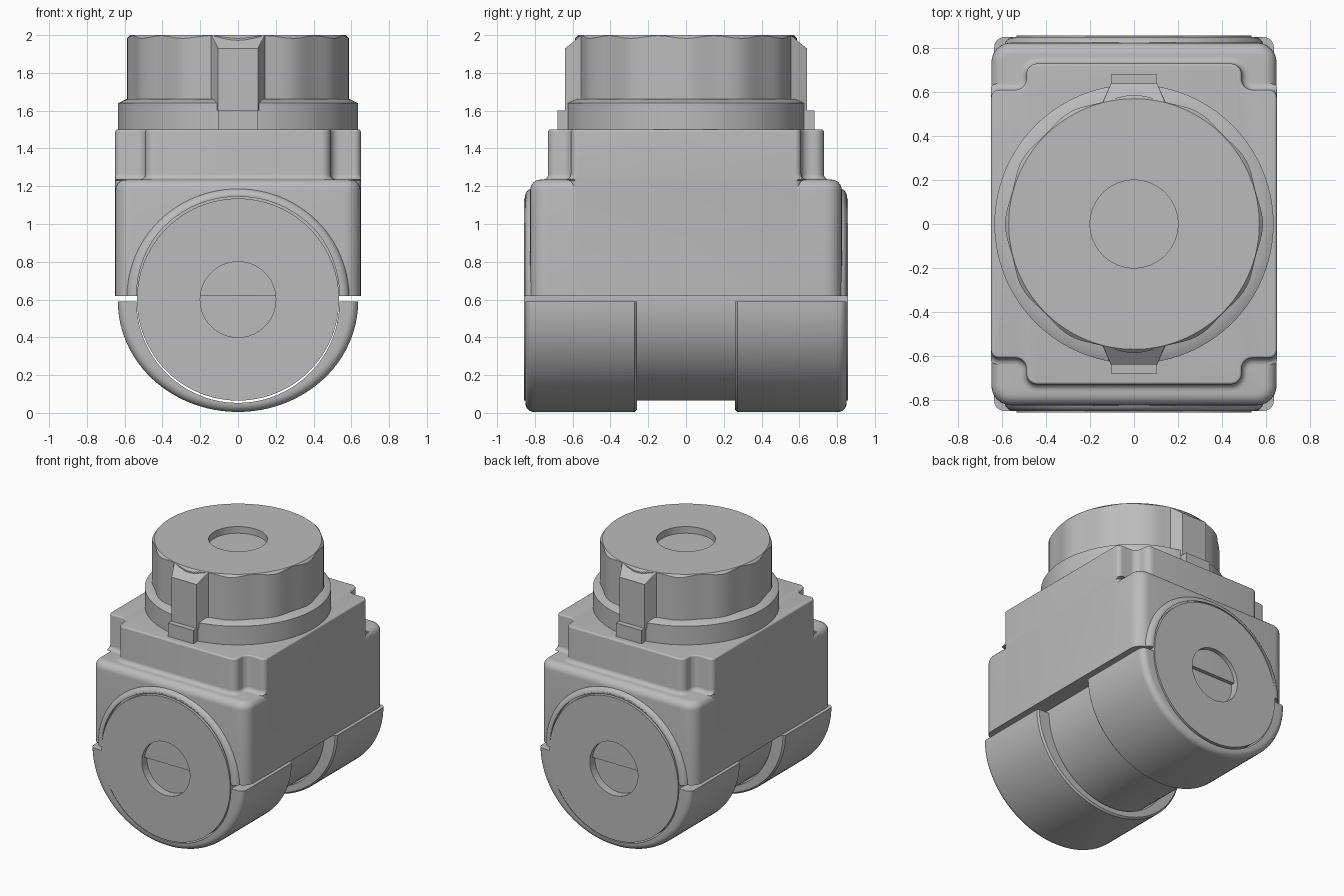
import bpy, bmesh
from math import pi, cos, sin, radians
from mathutils import Vector

if "Cube" in bpy.data.objects:
    bpy.data.objects.remove(bpy.data.objects["Cube"])

grey = bpy.data.materials.new("plain grey")
grey.use_nodes = True
colour = (0.5, 0.5, 0.5, 1)
grey.diffuse_color = colour
grey.node_tree.nodes["Principled BSDF"].inputs["Base Color"].default_value = colour

AXIS_Z = 0.6      # height of the cross shaft
SHAFT_R = 0.535


def finish(name, bm, angle=30):
    bmesh.ops.remove_doubles(bm, verts=bm.verts, dist=0.0002)
    bmesh.ops.recalc_face_normals(bm, faces=bm.faces)
    mesh = bpy.data.meshes.new(name)
    bm.to_mesh(mesh)
    bm.free()
    mesh.materials.append(grey)
    obj = bpy.data.objects.new(name, mesh)
    bpy.context.collection.objects.link(obj)
    bpy.ops.object.select_all(action='DESELECT')
    bpy.context.view_layer.objects.active = obj
    obj.select_set(True)
    bpy.ops.object.shade_smooth_by_angle(angle=radians(angle))
    return obj


def skin(name, rings, wrap_rings=False, wrap_points=True, caps=True):
    """Join successive rings of points with quads."""
    bm = bmesh.new()
    rows = [[bm.verts.new(p) for p in ring] for ring in rings]
    n = len(rows[0])
    pairs = list(zip(rows, rows[1:]))
    if wrap_rings:
        pairs.append((rows[-1], rows[0]))
    for a, b in pairs:
        for i in range(n if wrap_points else n - 1):
            j = (i + 1) % n
            bm.faces.new((a[i], a[j], b[j], b[i]))
    if caps:
        bm.faces.new(rows[0])
        bm.faces.new(rows[-1])
    return finish(name, bm)


def lathe(name, profile, place, steps=96):
    """Full turn of an open profile that starts and ends on the axis."""
    rings = [[place(r, h, 2 * pi * k / steps) for r, h in profile] for k in range(steps)]
    return skin(name, rings, wrap_rings=True, wrap_points=False, caps=False)


def quarter(steps=6):
    return [pi / 2 * k / steps for k in range(steps + 1)]


def rounded(corners):
    """Round every corner (x, y, radius) of a right-angled outline."""
    pts = []
    for i, (x, y, r) in enumerate(corners):
        p = Vector((x, y))
        u = (Vector(corners[i - 1][:2]) - p).normalized()
        v = (Vector(corners[(i + 1) % len(corners)][:2]) - p).normalized()
        c = p + r * (u + v)
        pts += [c - r * (v * cos(t) + u * sin(t)) for t in quarter()]
    return pts


def four_way(quadrant):
    """Mirror a quadrant of corners into a whole outline."""
    half = quadrant + [(-x, y, r) for x, y, r in reversed(quadrant)]
    return half + [(-x, -y, r) for x, y, r in half]


def loft(name, outline, layers, limit):
    rings = []
    for inset, z in layers:
        rings.append([(max(-limit, min(limit, p.x)), p.y, z)
                      for p in rounded(outline(inset))])
    return skin(name, rings)


def round_top(radius, z):
    return [(radius * (1 - cos(t)), z - radius + radius * sin(t)) for t in quarter()]


# Housing: wide lower block with rounded shoulders
def block_outline(d):
    return four_way([(0.649 - d, 0.825 - d, 0.09 - d)])


loft("housing_lower", block_outline, [(0, 0.62)] + round_top(0.055, 1.235), 0.65)


# Housing: upper block with notched corners and a fillet at its foot
def notched_outline(d):
    return four_way([(0.65 - d, 0.61 - d, 0.035 - d),
                     (0.49 - d, 0.61 - d, 0.05 + d),
                     (0.49 - d, 0.73 - d, 0.05 - d)])


foot = [(-0.03 * (1 - sin(t)), 1.265 - 0.03 * cos(t)) for t in quarter()]
loft("housing_upper", notched_outline,
     [(0, 0.62), (0, 1.23)] + foot + round_top(0.012, 1.5), 0.65)

# Cross shaft with a shallow round recess in each end
END = 0.857
shaft_profile = [(0, -END + 0.06), (0.2, -END + 0.06), (0.2, -END), (SHAFT_R, -END),
                 (SHAFT_R, END), (0.2, END), (0.2, END - 0.06), (0, END - 0.06)]
lathe("cross_shaft", shaft_profile,
      lambda r, h, a: (r * cos(a), h, AXIS_Z + r * sin(a)))


# Half collars around the shaft: arches above, clamps below
def half_collar(name, rx, rz, zc, y0, y1, side, start, edge, inner_edge):
    """Sweep a rounded wall section through half a turn."""
    section = [(edge * (1 - cos(t)), y1 - edge + edge * sin(t)) for t in quarter()]
    section = [(inner_edge, y0), (0, y0 + inner_edge)] + section
    rings = []
    for k in range(49):
        a = start + pi * k / 48
        ring = [((rx - o) * cos(a), side * y, zc + (rz - o) * sin(a)) for o, y in section]
        inner = SHAFT_R + 0.002
        ring += [(inner * cos(a), side * y, zc + inner * sin(a)) for y in (y1, y0)]
        rings.append(ring)
    skin(name, rings)


for side, where in ((-1, "front"), (1, "back")):
    half_collar(where + "_arch", 0.59, 0.57, 0.62, 0.75, 0.852, side, 0, 0.045, 0)
    half_collar(where + "_clamp", 0.636, 0.585, 0.59, 0.26, 0.85, side, pi, 0.045, 0.012)

# Neck collar under the cap
lathe("neck_collar", [(0, 1.49), (0.635, 1.49), (0.635, 1.64), (0.59, 1.662), (0, 1.662)],
      lambda r, h, a: (r * cos(a), r * sin(a), h))


# Cap with a gently scalloped grip, chamfered rim and recessed centre
def cap_point(r, h, a):
    if r > 0.575:
        r += 0.007 * cos(12 * a)
        if h > 1.9:
            h = 2 - (r - 0.57)
    return (r * cos(a), r * sin(a), h)


lathe("cap", [(0, 1.65), (0.58, 1.65), (0.58, 1.98), (0.57, 2.0),
              (0.2, 2.0), (0.2, 1.95), (0, 1.95)], cap_point, 144)


# Grip ribs and locating tabs at front and back
def hull(name, points):
    bm = bmesh.new()
    for x, y, z in points:
        for sx in (-1, 1):
            bm.verts.new((sx * x, y, z))
    bmesh.ops.convex_hull(bm, input=bm.verts)
    finish(name, bm, 15)


for side, where in ((-1, "front"), (1, "back")):
    hull(where + "_grip_rib", [(0.145, side * 0.55, 1.6), (0.105, side * 0.64, 1.6),
                               (0.105, side * 0.64, 1.93), (0.14, side * 0.555, 1.998),
                               (0.145, side * 0.55, 1.998)])
    hull(where + "_locating_tab", [(0.105, side * y, z)
                                   for y in (0.58, 0.68) for z in (1.49, 1.6)])
